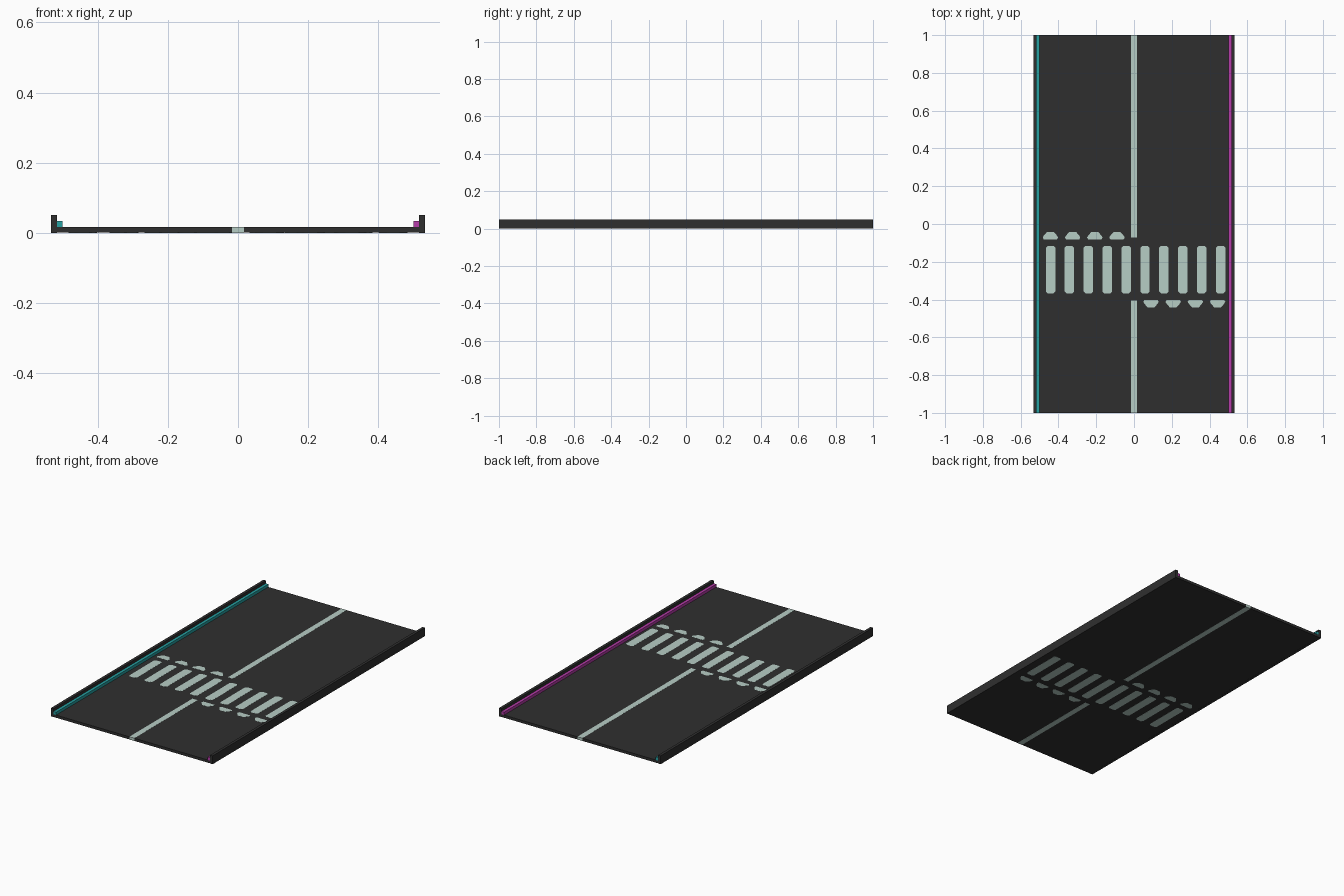
import bpy, bmesh

if "Cube" in bpy.data.objects:
    bpy.data.objects.remove(bpy.data.objects["Cube"])

U = 1 / 60          # unit cell of the design
E = 0.0004          # paint stands this far proud of the slab
MID = -0.2417       # centre of the crossing along y


def material(name, color):
    m = bpy.data.materials.new(name)
    m.diffuse_color = (*color, 1)
    m.use_nodes = True
    m.node_tree.nodes["Principled BSDF"].inputs["Base Color"].default_value = m.diffuse_color
    return m


ASPHALT = material("asphalt", (0.028, 0.028, 0.028))
PAINT = material("pale_paint", (0.47, 0.61, 0.56))
TEAL = material("teal_glow", (0.02, 0.36, 0.37))
MAGENTA = material("magenta_glow", (0.47, 0.045, 0.40))


def prisms(name, outlines, z0, z1, mat):
    """Extrude a list of flat outlines from z0 to z1 into one object."""
    bm = bmesh.new()
    for pts in outlines:
        face = bm.faces.new([bm.verts.new((x, y, z0)) for x, y in pts])
        geo = bmesh.ops.extrude_face_region(bm, geom=[face], use_keep_orig=True)
        top = [v for v in geo["geom"] if isinstance(v, bmesh.types.BMVert)]
        bmesh.ops.translate(bm, verts=top, vec=(0, 0, z1 - z0))
    bmesh.ops.recalc_face_normals(bm, faces=bm.faces)
    me = bpy.data.meshes.new(name)
    bm.to_mesh(me)
    bm.free()
    me.materials.append(mat)
    ob = bpy.data.objects.new(name, me)
    bpy.context.collection.objects.link(ob)
    return ob


def rect(x0, x1, y0, y1):
    return [(x0, y0), (x1, y0), (x1, y1), (x0, y1)]


def clipped(x0, x1, y0, y1, c):
    """Rectangle with its corners cut off."""
    return [(x0 + c, y0), (x1 - c, y0), (x1, y0 + c), (x1, y1 - c),
            (x1 - c, y1), (x0 + c, y1), (x0, y1 - c), (x0, y0 + c)]


# road slab, with kerbs and light strips along both edges
prisms("road_slab", [rect(-31 * U, 31 * U, -1 + E, 1 - E)], E, U - E, ASPHALT)
for side, s, glow in (("left", -1, TEAL), ("right", 1, MAGENTA)):
    prisms(side + "_kerb", [rect(s * 32 * U, s * 31 * U, -1, 1)], 0, 3 * U, ASPHALT)
    prisms(side + "_light_strip", [rect(s * 31 * U, s * 30 * U, -1, 1)], U - E, 2 * U, glow)

# centre line, interrupted by the crossing
prisms("centre_line", [rect(-U, U, -1, -0.405), rect(-U, U, -0.072, 1)], 0, U, PAINT)

# crossing bars
bars = [clipped(x, x + 3 * U, MID - 0.125, MID + 0.125, 0.009)
        for x in (-28 * U + 0.1 * i for i in range(10))]
prisms("crossing_bars", bars, 0, U, PAINT)

# give-way teeth: left lane above the crossing, right lane below it
tooth = [(-0.035, 0.160), (0.035, 0.160), (0.041, 0.170), (0.035, 0.180),
         (0.018, 0.200), (-0.018, 0.200), (-0.035, 0.180), (-0.041, 0.170)]
teeth = [[(s * (-0.09 - 0.1175 * i + x), MID + s * y) for x, y in tooth]
         for s in (1, -1) for i in range(4)]
prisms("give_way_teeth", teeth, 0, U, PAINT)
